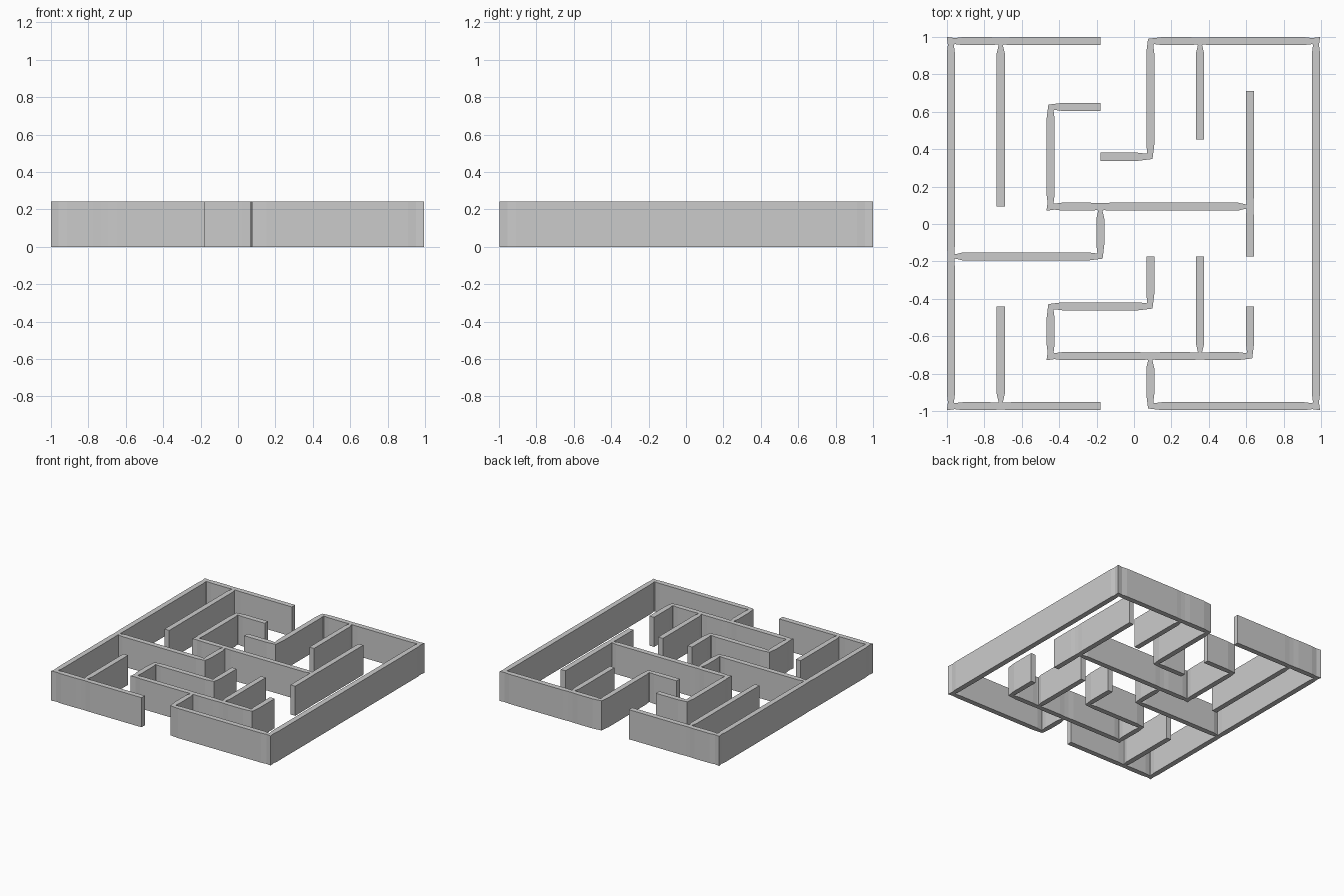
import bpy, bmesh
from math import atan2
from mathutils import Vector

if "Cube" in bpy.data.objects:
    bpy.data.objects.remove(bpy.data.objects["Cube"])

HEIGHT = 0.243
HALF = 0.0215      # half thickness of a wall
HUB = 0.02         # distance from joint centre to where a wall starts
TAPER = 0.065      # distance from joint centre where a wall is full width

# Grid lines of the maze
X = [-0.979, -0.7125, -0.446, -0.18, 0.087, 0.353, 0.62, 0.973]
Y = [-0.974, -0.7065, -0.44, -0.1735, 0.093, 0.3595, 0.626, 0.978, 0.452, 0.71]

# Wall runs as (column, row) stops; every crossing is listed as a stop
runs = [
    [(3, 0), (1, 0), (0, 0), (0, 3), (0, 7), (1, 7), (3, 7)],     # left outer wall
    [(4, 0), (7, 0), (7, 7), (5, 7), (4, 7), (4, 5), (3, 5)],     # right outer wall
    [(4, 0), (4, 1)],
    [(1, 7), (1, 4)], [(1, 0), (1, 2)], [(5, 7), (5, 8)],         # spurs
    [(3, 6), (2, 6), (2, 4), (3, 4), (6, 4)],                     # upper hook
    [(6, 9), (6, 4), (6, 3)],
    [(0, 3), (3, 3), (3, 4)],
    [(4, 3), (4, 2), (2, 2), (2, 1), (4, 1), (5, 1), (6, 1), (6, 2)],  # lower hook
    [(5, 1), (5, 3)],
]
square = {(0, 0), (0, 7), (7, 0), (7, 7), (2, 4), (2, 1)}         # unchamfered corners

pos = lambda n: Vector((X[n[0]], Y[n[1]]))
edges = [e for r in runs for e in zip(r, r[1:])]
arms = {}
for a, b in edges:
    d = (pos(b) - pos(a)).normalized()
    arms.setdefault(a, []).append(d)
    arms.setdefault(b, []).append(-d)

bm = bmesh.new()
cache = {}


def vert(p):
    key = (round(p.x, 4), round(p.y, 4))
    if key not in cache:
        cache[key] = bm.verts.new((p.x, p.y, 0))
    return cache[key]


def wall_end(node, d):
    """Left/right pairs of points from the joint outward along d."""
    p, n, ds = pos(node), Vector((-d.y, d.x)), arms[node]
    if len(ds) == 1:
        return [(p + n * HALF, p - n * HALF)]
    through = any(d.dot(o) < -0.9 for o in ds)
    t = 0.019 if through else (0.016 if len(ds) == 2 else 0.011)
    return [(p + d * s + n * w, p + d * s - n * w)
            for s, w in ((HUB, t), (TAPER, HALF))]


# Wall footprints
for a, b in edges:
    d = (pos(b) - pos(a)).normalized()
    pairs = wall_end(a, d) + [(r, l) for l, r in reversed(wall_end(b, -d))]
    for (l0, r0), (l1, r1) in zip(pairs, pairs[1:]):
        bm.faces.new([vert(p) for p in (r0, r1, l1, l0)])

# Joint footprints
for node, ds in arms.items():
    if len(ds) == 1:
        continue
    c = pos(node)
    pts = [p for d in ds for p in wall_end(node, d)[0]]
    if len(ds) == 2:
        pts.append(c - (ds[0] + ds[1]) * (0.022 if node in square else 0.012))
    pts.sort(key=lambda p: atan2(p.y - c.y, p.x - c.x))
    bm.faces.new([vert(p) for p in pts])

# Raise the footprint into walls
top = bmesh.ops.extrude_face_region(bm, geom=bm.faces[:])
bmesh.ops.translate(bm, vec=(0, 0, HEIGHT),
                    verts=[g for g in top["geom"] if isinstance(g, bmesh.types.BMVert)])
bmesh.ops.recalc_face_normals(bm, faces=bm.faces[:])
mesh = bpy.data.meshes.new("maze_walls")
bm.to_mesh(mesh)
bm.free()
bpy.context.collection.objects.link(bpy.data.objects.new("maze_walls", mesh))
